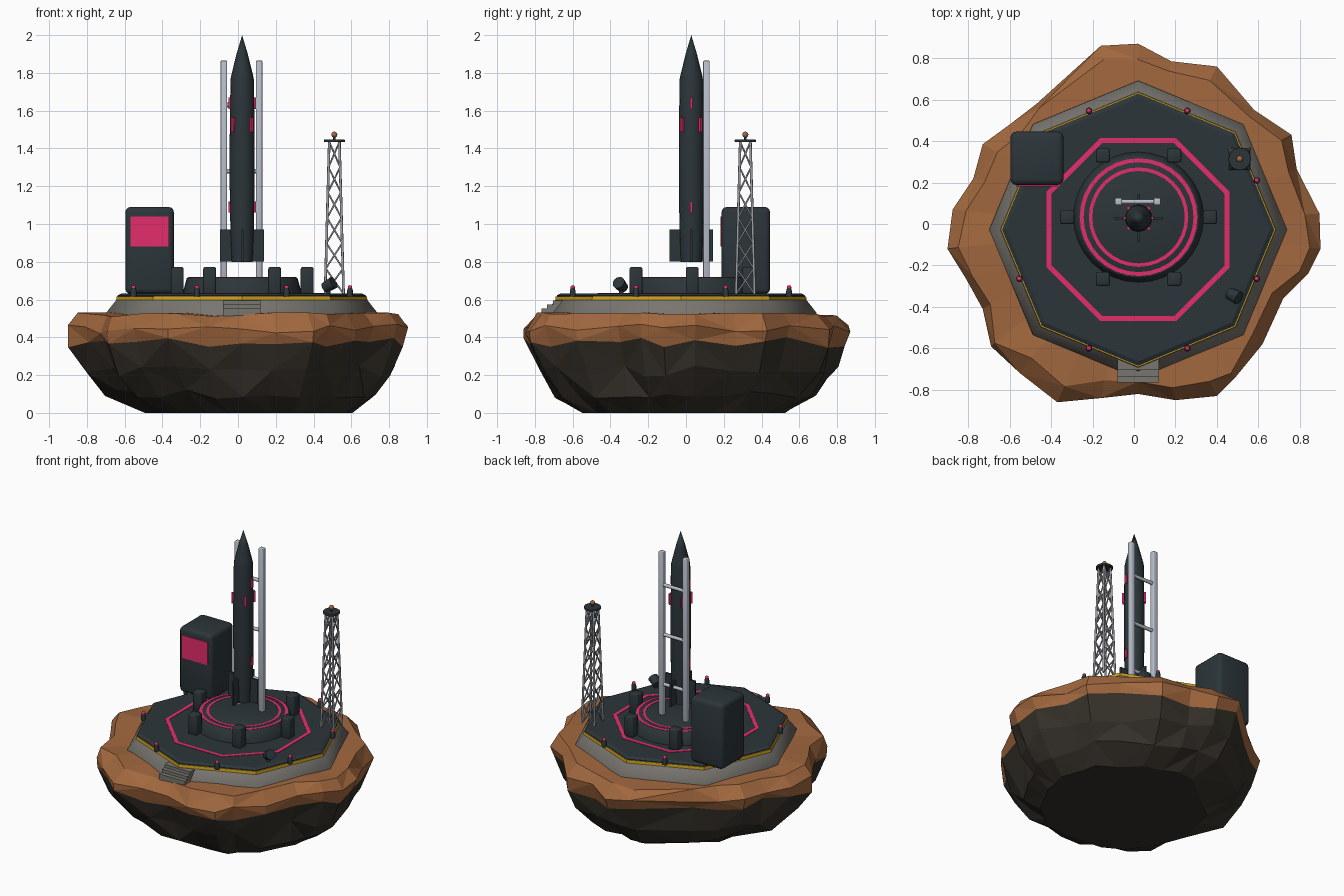
import bpy, bmesh, math, random
from mathutils import Vector, Matrix

random.seed(4)
if "Cube" in bpy.data.objects:
    bpy.data.objects.remove(bpy.data.objects["Cube"], do_unlink=True)


def material(name, r, g, b):
    m = bpy.data.materials.new(name)
    m.use_nodes = True
    m.diffuse_color = (r, g, b, 1)
    node = m.node_tree.nodes["Principled BSDF"]
    node.inputs["Base Color"].default_value = (r, g, b, 1)
    node.inputs["Roughness"].default_value = 0.8
    return m


CLAY = material("orange clay", .36, .138, .049)
ROCK = material("dark rock", .037, .031, .023)
SLATE = material("slate", .025, .036, .042)
PINK = material("hot pink", .78, .027, .15)
CONCRETE = material("concrete", .19, .18, .16)
YELLOW = material("warning yellow", .64, .36, .012)
SILVER = material("pale metal", .48, .52, .6)
STEEL = material("lattice steel", .34, .36, .39)


def finish(name, bm, *mats, smooth=False):
    bmesh.ops.remove_doubles(bm, verts=bm.verts, dist=1e-5)
    bmesh.ops.recalc_face_normals(bm, faces=bm.faces)
    mesh = bpy.data.meshes.new(name)
    bm.to_mesh(mesh)
    bm.free()
    ob = bpy.data.objects.new(name, mesh)
    bpy.context.collection.objects.link(ob)
    for m in mats:
        mesh.materials.append(m)
    if smooth:
        bpy.ops.object.select_all(action='DESELECT')
        ob.select_set(True)
        bpy.context.view_layer.objects.active = ob
        bpy.ops.object.shade_smooth_by_angle(angle=math.radians(46))
    return ob


def lathe(name, mat, profile, at, sides, phase=0.0, smooth=False, loop=False):
    """Turn a list of (radius, height) round a vertical axis; loop closes it into a ring."""
    bm = bmesh.new()
    rings = []
    for r, z in profile:
        angles = [phase + math.tau * i / sides for i in range(sides)]
        rings.append([bm.verts.new((at[0] + r * math.cos(a), at[1] + r * math.sin(a), z)) for a in angles])
    pairs = list(zip(rings, rings[1:]))
    if loop:
        pairs.append((rings[-1], rings[0]))
    else:
        bm.faces.new(rings[0])
        bm.faces.new(rings[-1])
    for a, b in pairs:
        for i in range(sides):
            j = (i + 1) % sides
            bm.faces.new((a[i], a[j], b[j], b[i]))
    return finish(name, bm, mat, smooth=smooth)


def flat_ring(name, inner, outer, z, at, sides, phase=0.0):
    lathe(name, PINK, [(inner, z), (outer, z), (outer, z + .004), (inner, z + .004)],
          at, sides, phase, loop=True)


def box(name, mat, centre, size, bevel=0.0, turn=0.0, segments=2):
    bm = bmesh.new()
    bmesh.ops.create_cube(bm, size=1)
    bmesh.ops.scale(bm, vec=size, verts=bm.verts)
    if bevel:
        bmesh.ops.bevel(bm, geom=bm.edges[:], offset=bevel, segments=segments, affect='EDGES', profile=.5)
    bmesh.ops.transform(bm, verts=bm.verts,
                        matrix=Matrix.Translation(centre) @ Matrix.Rotation(turn, 4, 'Z'))
    return finish(name, bm, mat, smooth=bevel > 0)


def add_rod(bm, a, b, r, sides, r2):
    a, b = Vector(a), Vector(b)
    m = Matrix.Translation((a + b) / 2) @ (b - a).to_track_quat('Z', 'Y').to_matrix().to_4x4()
    bmesh.ops.create_cone(bm, cap_ends=True, segments=sides, radius1=r,
                          radius2=r2, depth=(b - a).length, matrix=m)


def rods(name, mat, spans, r, sides=10):
    bm = bmesh.new()
    for a, b in spans:
        add_rod(bm, a, b, r, sides, r)
    return finish(name, bm, mat, smooth=True)


def ball(name, mat, centre, r):
    bm = bmesh.new()
    bmesh.ops.create_uvsphere(bm, u_segments=12, v_segments=8, radius=r,
                              matrix=Matrix.Translation(centre))
    return finish(name, bm, mat, smooth=True)


# Floating rock: uneven outline, stacked rings, clay above and dark rock below
outline = [(.895, .05), (.785, .265), (.76, .43), (.58, .55), (.4, .76), (.18, .785), (.02, .87),
           (-.16, .86), (-.47, .58), (-.6, .48), (-.73, .385), (-.775, .22), (-.875, .07), (-.9, -.12),
           (-.81, -.265), (-.73, -.41), (-.69, -.59), (-.55, -.72), (-.37, -.86), (-.16, -.84),
           (.02, -.82), (.2, -.85), (.4, -.83), (.485, -.745), (.62, -.58), (.72, -.36),
           (.84, -.24), (.9, -.12)]
# Each band: scale, height, sideways shift, inward wobble, height wobble
bands = [(.63, 0, .05, .03, 0), (.81, .1, .01, .04, .025), (.93, .22, 0, .04, .03),
         (.99, .375, 0, .03, .03), (1, .445, 0, 0, .025), (.965, .52, 0, .07, .012)]
n = len(outline)
bm = bmesh.new()
rings = []
for k, (f, z, shift, inward, lift) in enumerate(bands):
    ring = []
    for x, y in outline:
        edge = Vector((x, y))
        if k < 2:
            edge = edge.lerp(edge.normalized() * .87, .5)
        edge *= f - random.uniform(-.01, inward) if inward else f
        ring.append(bm.verts.new((edge.x + shift, edge.y - shift / 2, z + random.uniform(-lift, lift))))
    rings.append(ring)
bm.faces.new(rings[0]).material_index = 1
hub = bm.verts.new((.02, -.03, .53))
for k in range(len(rings) - 1):
    lo, hi = rings[k], rings[k + 1]
    for i in range(n):
        j = (i + 1) % n
        if (i + k) % 2:
            tris = [(lo[i], lo[j], hi[j]), (lo[i], hi[j], hi[i])]
        else:
            tris = [(lo[i], lo[j], hi[i]), (lo[j], hi[j], hi[i])]
        for t in tris:
            bm.faces.new(t).material_index = 1 if k < 3 else 0
for i in range(n):
    bm.faces.new((rings[-1][i], rings[-1][(i + 1) % n], hub))
finish("floating_rock", bm, CLAY, ROCK)

# Octagonal pad: concrete skirt, warning trim, slate deck and painted line
PAD = (.02, -.027)
lathe("concrete_skirt", CONCRETE, [(.72, .49), (.718, .53), (.665, .597)], PAD, 8, smooth=True)
lathe("warning_trim", YELLOW, [(.665, .596), (.663, .617)], PAD, 8)
lathe("deck", SLATE, [(.657, .61), (.657, .622), (.636, .633)], PAD, 8)
flat_ring("deck_line", .452, .478, .632, PAD, 8, math.pi / 8)

# Front steps
for i in range(3):
    depth = .15 - .03 * i
    top = .552 + .022 * i
    box("step", CONCRETE, (.02, -.615 - depth / 2, top - .02), (.2, depth, .04))

# Round launch base with two painted rings and six buffer blocks
BASE = (.022, .033)
lathe("launch_base", SLATE, [(.315, .63), (.312, .645), (.293, .714), (.288, .717)], BASE, 32, smooth=True)
flat_ring("outer_ring", .265, .284, .715, BASE, 32)
flat_ring("inner_ring", .223, .24, .715, BASE, 32)
for i in range(6):
    a = math.tau * i / 6
    box("buffer_block", SLATE, (BASE[0] + .344 * math.cos(a), BASE[1] + .344 * math.sin(a), .70),
        (.068, .068, .145), .01)

# Rocket with four fins and pink panels
RX, RY = .022, .028
lathe("rocket_body", SLATE, [(.056, .80), (.062, .95), (.066, 1.2), (.066, 1.45), (.062, 1.765),
                             (.058, 1.785), (.03, 1.9), (.0, 2.0)], (RX, RY), 16, smooth=True)
for i in range(4):
    a = math.tau * i / 4
    c, s = math.cos(a), math.sin(a)
    box("fin", SLATE, (RX + .083 * c, RY + .083 * s, .887), (.066, .012, .17), turn=a)
    d = a + math.pi / 4
    box("pink_panel", PINK, (RX + .068 * math.cos(d), RY + .068 * math.sin(d), 1.525),
        (.016, .016, .075), turn=d)
    if i % 2 == 0:
        for z in (1.09, 1.64):
            box("side_marker", PINK, (RX + .066 * c, RY, z), (.014, .014, .06), turn=a)

# Service gantry: two square masts joined by rungs
masts = (-.075, .112)
MY = .108
for x in masts:
    box("gantry_mast", SILVER, (x, MY, 1.289), (.034, .034, 1.152), .005)
rods("gantry_rung", SILVER, [((masts[0], MY, z), (masts[1], MY, z)) for z in (.93, 1.28, 1.63)], .012)

# Control cabinet with screen
box("control_cabinet", SLATE, (-.468, .317, .86), (.257, .257, .46), .028, segments=3)
box("cabinet_screen", PINK, (-.468, .186, .96), (.204, .009, .16))

# Lattice tower with platform and beacon
TX, TY, LEVELS = .51, .314, 6
corners = [(-1, -1), (1, -1), (1, 1), (-1, 1)]


def tower_point(corner, level):
    t = level / LEVELS
    half = .049 - .022 * t
    return (TX + corner[0] * half, TY + corner[1] * half, .63 + .805 * t)


rods("tower_leg", STEEL, [(tower_point(c, 0), tower_point(c, LEVELS)) for c in corners], .007)
braces = []
for c, d in zip(corners, corners[1:] + corners[:1]):
    for k in range(LEVELS):
        braces.append((tower_point(c, k), tower_point(d, k + 1)))
        braces.append((tower_point(d, k), tower_point(c, k + 1)))
rods("tower_brace", STEEL, braces, .0045, 8)
lathe("tower_platform", SLATE, [(.054, 1.433), (.056, 1.436), (.056, 1.444), (.054, 1.447)], (TX, TY), 12)
rods("beacon_stem", SLATE, [((TX, TY, 1.44), (TX, TY, 1.465))], .007)
ball("tower_beacon", CLAY, (TX, TY, 1.473), .016)

# Edge lights on the deck
for i in range(8):
    a = math.pi / 8 + math.tau * i / 8
    x, y = PAD[0] + .62 * math.cos(a), PAD[1] + .62 * math.sin(a)
    lathe("light_base", SLATE, [(.016, .615), (.016, .645), (.011, .662)], (x, y), 10, smooth=True)
    ball("light_bulb", PINK, (x, y, .664), .012)

# Tilted floodlight
bm = bmesh.new()
add_rod(bm, (.458, -.333, .662), (.506, -.357, .69), .028, 12, .034)
add_rod(bm, (.478, -.343, .625), (.478, -.343, .67), .012, 8, .012)
finish("floodlight", bm, SLATE, smooth=True)
